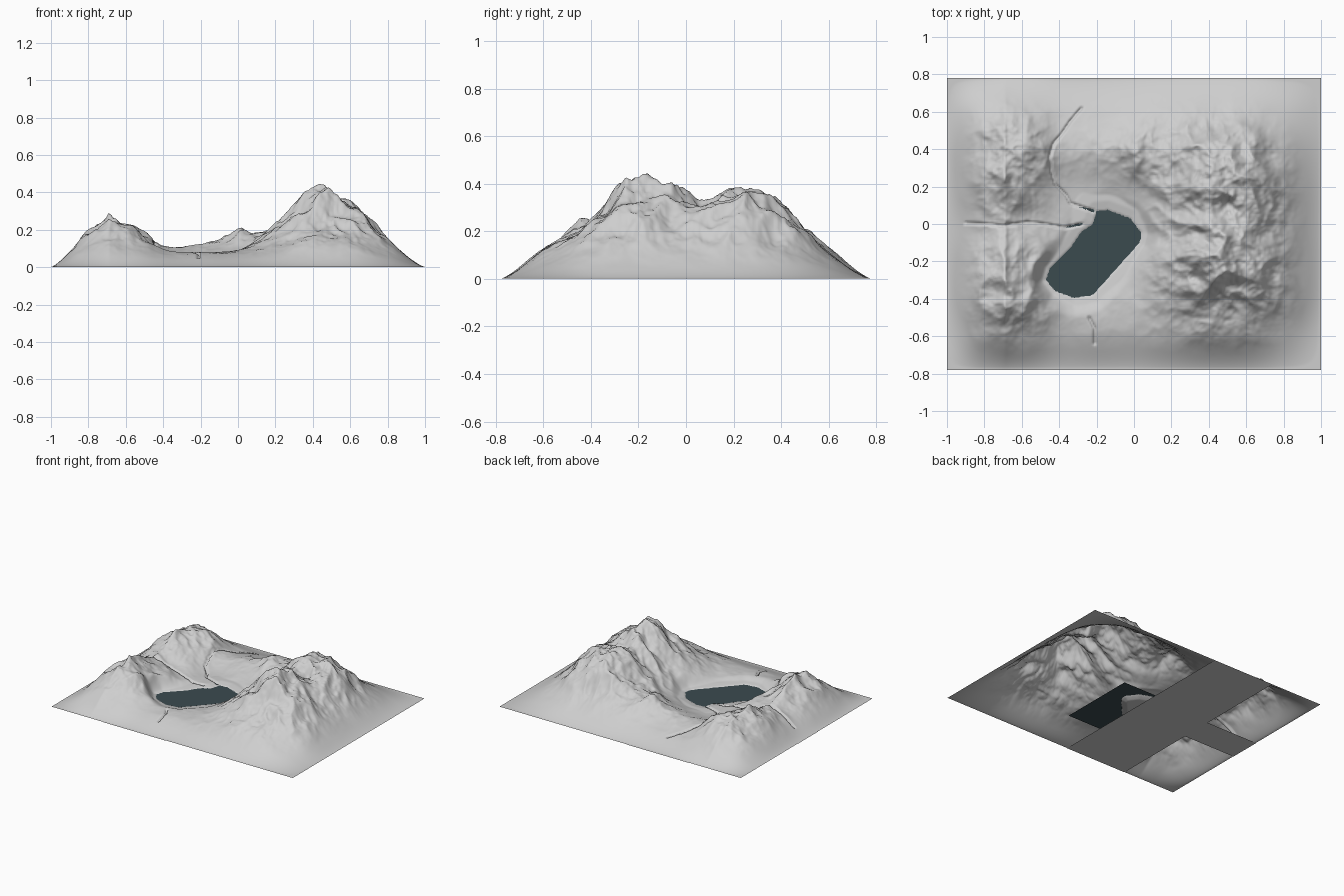
import bpy
import math
from mathutils import Vector, noise

if "Cube" in bpy.data.objects:
    bpy.data.objects.remove(bpy.data.objects["Cube"])

HALF_Y = 0.78
LAKE_Z = 0.05
NX, NY = 240, 188


def material(name, rgb):
    m = bpy.data.materials.new(name)
    m.diffuse_color = (*rgb, 1)
    m.use_nodes = True
    m.node_tree.nodes["Principled BSDF"].inputs["Base Color"].default_value = m.diffuse_color
    return m


ROCK = material("grey rock", (0.62, 0.62, 0.62))
WATER = material("dark lake water", (0.043, 0.069, 0.078))

# Coarse relief: rows from south to north, columns from west to east (x100)
RELIEF = [
    [0, 0, 0, 0, 0, 0, 0, 0, 0, 0, 0],
    [0, 10, 12, 7, 7, 7, 10, 13, 12, 6, 0],
    [0, 17, 21, 10, 8, 9, 17, 26, 24, 13, 0],
    [0, 16, 19, 8, 4, 8, 21, 40, 34, 15, 0],
    [0, 12, 12, 8, 4, 6, 18, 34, 29, 14, 0],
    [0, 16, 18, 8, 7, 10, 20, 35, 32, 14, 0],
    [0, 17, 23, 11, 12, 19, 23, 30, 26, 11, 0],
    [0, 10, 12, 7, 7, 9, 11, 12, 11, 5, 0],
    [0, 0, 0, 0, 0, 0, 0, 0, 0, 0, 0],
]
# Shoreline of the lake
SHORE = [(-.20, .07), (-.14, .075), (-.02, .03), (.04, -.05), (.03, -.1),
         (-.06, -.2), (-.14, -.29), (-.22, -.38), (-.32, -.395), (-.42, -.36),
         (-.47, -.3), (-.45, -.24), (-.35, -.14), (-.28, -.04), (-.22, 0)]
# Narrow stream channels
STREAMS = [
    [(-.28, .62), (-.34, .55), (-.38, .49), (-.43, .43), (-.45, .36), (-.44, .28),
     (-.42, .21), (-.36, .15), (-.34, .11), (-.22, .07)],
    [(-.9, .005), (-.78, 0), (-.7, -.01), (-.57, .01), (-.48, 0), (-.37, -.02), (-.28, 0)],
    [(-.21, -.64), (-.21, -.56), (-.24, -.5)],
]


def cubic(a, b, c, d, t):
    return b + .5 * t * (c - a + t * (2*a - 5*b + 4*c - d + t * (3*(b - c) + d - a)))


def relief(x, y):
    u, v = (x + 1) * 5, (y + HALF_Y) / (2 * HALF_Y) * 8
    i, j = min(int(u), 9), min(int(v), 7)
    rows = []
    for r in range(j - 1, j + 3):
        row = RELIEF[max(0, min(8, r))]
        p = [row[max(0, min(10, c))] for c in range(i - 1, i + 3)]
        rows.append(cubic(*p, u - i))
    return max(0, cubic(*rows, v - j) / 100)


def seg_dist(x, y, a, b):
    dx, dy = b[0] - a[0], b[1] - a[1]
    t = max(0, min(1, ((x - a[0])*dx + (y - a[1])*dy) / (dx*dx + dy*dy)))
    return math.hypot(x - a[0] - t*dx, y - a[1] - t*dy)


def shore_dist(x, y):
    inside, best = False, 9
    for a, b in zip(SHORE, SHORE[1:] + SHORE[:1]):
        best = min(best, seg_dist(x, y, a, b))
        if (a[1] > y) != (b[1] > y) and x < a[0] + (y - a[1]) * (b[0] - a[0]) / (b[1] - a[1]):
            inside = not inside
    return -best if inside else best


def height(x, y):
    h = relief(x, y)
    # Sharp crest along the western range
    h += .2 * h * math.exp(-abs(x + .69) / .06)
    # Eroded spurs and crags, stronger on high ground
    p = Vector((x + 3, y + 7, 0.3))
    ridges, amp, freq = 0, 1, 4.5
    for _ in range(4):
        ridges += amp * (0.42 - abs(noise.noise(p * freq)) * 1.7)
        amp *= .48
        freq *= 2
    h += ridges * .21 * h * min(1, max(0, (h - .04) / .12))
    # Lake basin and its banks
    d = shore_dist(x, y)
    if d < 0:
        return LAKE_Z - min(.02, .002 - d * .5)
    s = min(1, d / .1)
    s = s * s * (3 - 2 * s)
    h = LAKE_Z + (h - LAKE_Z) * s
    h = max(h, LAKE_Z + .003 + .2 * min(d, .05) - max(0, d - .12) * .5)
    # Stream channels
    e = min(seg_dist(x, y, a, b) for line in STREAMS for a, b in zip(line, line[1:]))
    if e < .009 and d > .01:
        h = max(.006, h - .025 * (1 - e / .009))
    return max(.002, h)


def add_mesh(name, verts, faces, mat):
    me = bpy.data.meshes.new(name)
    me.from_pydata(verts, [], faces)
    me.materials.append(mat)
    me.update()
    ob = bpy.data.objects.new(name, me)
    bpy.context.collection.objects.link(ob)
    return ob


def sheet(name, x0, x1, y0, y1, z, mat):
    return add_mesh(name, [(x0, y0, z), (x1, y0, z), (x1, y1, z), (x0, y1, z)],
                    [(0, 1, 2, 3)], mat)


# Terrain surface
verts = []
for j in range(NY + 1):
    for i in range(NX + 1):
        x, y = -1 + 2 * i / NX, HALF_Y * (-1 + 2 * j / NY)
        verts.append((x, y, height(x, y)))
w = NX + 1
faces = [(j*w + i, j*w + i + 1, (j+1)*w + i + 1, (j+1)*w + i)
         for j in range(NY) for i in range(NX)]
terrain = add_mesh("mountain_terrain", verts, faces, ROCK)
terrain.data.polygons.foreach_set("use_smooth", [True] * len(faces))

# Lake surface, with its edges buried under the banks
sheet("lake_water", -.5, .16, -.5, .09, LAKE_Z, WATER)

# Flat beds beneath the valley and the western gorge
sheet("valley_bed", -.57, -.06, -HALF_Y, HALF_Y, 0, ROCK)
sheet("gorge_bed", -1, -.57, -.14, .1, 0, ROCK)
